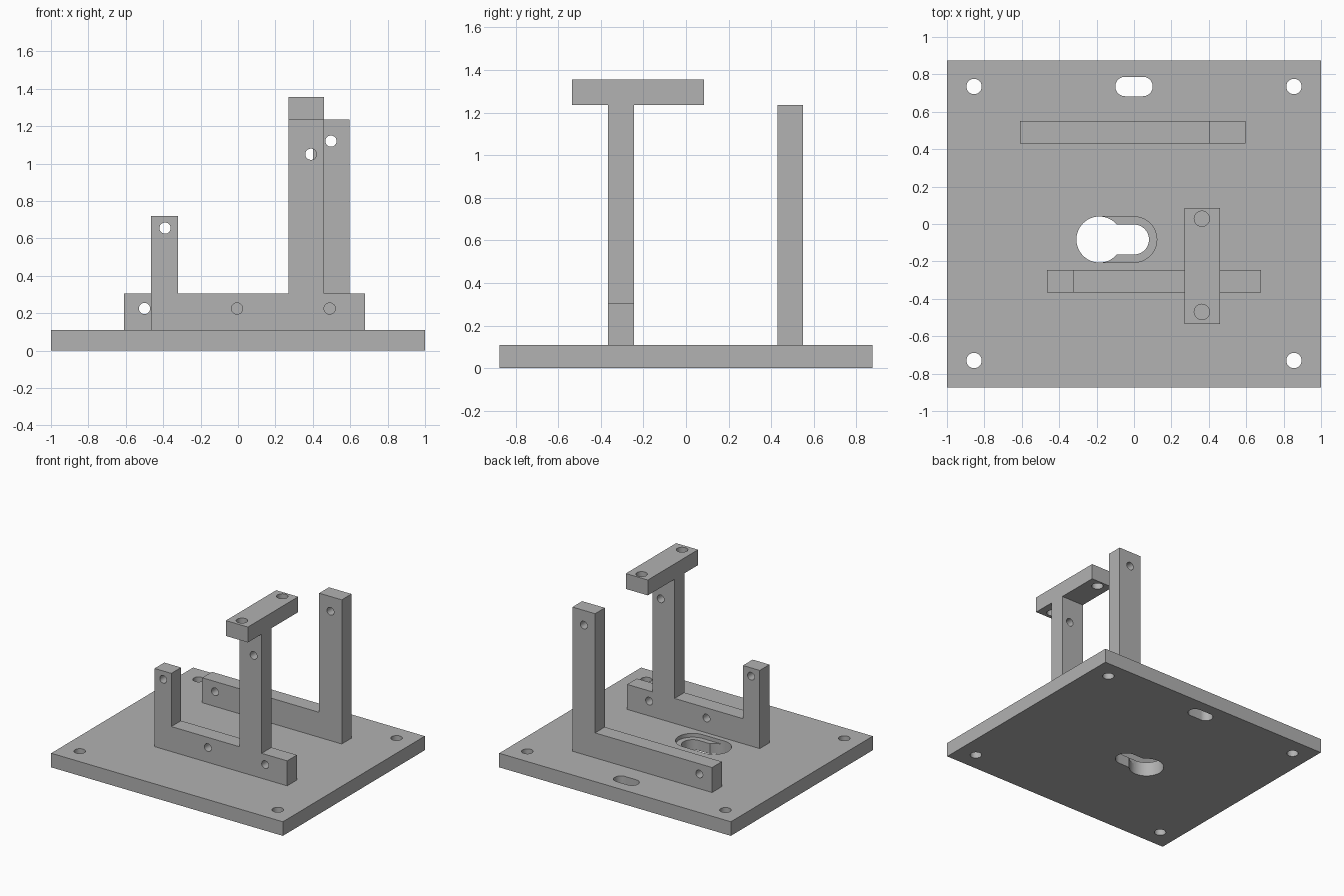
import bpy, bmesh, math

if "Cube" in bpy.data.objects:
    bpy.data.objects.remove(bpy.data.objects["Cube"])

grey = bpy.data.materials.new("plain grey")
grey.diffuse_color = (0.445, 0.445, 0.445, 1)
grey.use_nodes = True
grey.node_tree.nodes["Principled BSDF"].inputs["Base Color"].default_value = grey.diffuse_color


def prism(name, pts, axis, lo, hi):
    """Extrude a 2D outline along z (points are x, y) or along y (points are x, z)."""
    bm = bmesh.new()
    place = (lambda a, b, t: (a, b, t)) if axis == 'z' else (lambda a, b, t: (a, t, b))
    face = bm.faces.new([bm.verts.new(place(a, b, lo)) for a, b in pts])
    ext = bmesh.ops.extrude_face_region(bm, geom=[face])
    move = place(0, 0, hi - lo)
    bmesh.ops.translate(bm, vec=move,
                        verts=[v for v in ext['geom'] if isinstance(v, bmesh.types.BMVert)])
    bmesh.ops.recalc_face_normals(bm, faces=bm.faces)
    me = bpy.data.meshes.new(name)
    bm.to_mesh(me)
    bm.free()
    me.materials.append(grey)
    ob = bpy.data.objects.new(name, me)
    bpy.context.collection.objects.link(ob)
    return ob


def rect(x0, x1, y0, y1):
    return [(x0, y0), (x1, y0), (x1, y1), (x0, y1)]


def slot(x0, x1, y, r, n=24):
    """Round-ended outline; a plain circle when x0 == x1."""
    right = [(x1 + r * math.cos(a), y + r * math.sin(a))
             for a in (-math.pi / 2 + math.pi * i / n for i in range(n + 1))]
    left = [(x0 + r * math.cos(a), y + r * math.sin(a))
            for a in (math.pi / 2 + math.pi * i / n for i in range(n + 1))]
    return right[:-1] + left[:-1] if x0 == x1 else right + left


def cut(ob, pts, axis, lo, hi):
    """Subtract a prism from a part."""
    cutter = prism("cutter", pts, axis, lo, hi)
    cutter.hide_render = True
    mod = ob.modifiers.new("cut", 'BOOLEAN')
    mod.operation, mod.solver, mod.object = 'DIFFERENCE', 'EXACT', cutter
    bpy.context.view_layer.objects.active = ob
    bpy.ops.object.modifier_apply(modifier=mod.name)
    bpy.data.objects.remove(cutter)


BASE, BAR, POST, TOP = 0.11, 0.305, 1.235, 1.355

# Base plate with corner holes and a rear slot
base = prism("base_plate", rect(-1, 1, -0.875, 0.875), 'z', 0, BASE)
for x in (-0.855, 0.855):
    for y in (-0.73, 0.735):
        cut(base, slot(x, x, y, 0.041), 'z', -0.1, 0.3)
cut(base, slot(-0.048, 0.048, 0.735, 0.052), 'z', -0.1, 0.3)

# Keyhole: round opening, narrow slot and shallow recess around the slot
cut(base, slot(-0.185, -0.185, -0.083, 0.123), 'z', -0.1, 0.3)
cut(base, slot(-0.185, 0.0, -0.083, 0.08), 'z', -0.1, 0.3)
cut(base, slot(-0.185, 0.0, -0.083, 0.122), 'z', BASE - 0.03, 0.3)

# Front bracket: bar with a short and a tall post
front = prism("front_bracket", [
    (-0.465, BASE), (0.68, BASE), (0.68, BAR), (0.46, BAR), (0.46, POST), (0.27, POST),
    (0.27, BAR), (-0.32, BAR), (-0.32, 0.72), (-0.465, 0.72)], 'y', -0.365, -0.245)
for x, z in ((-0.39, 0.655), (-0.005, 0.225), (0.49, 0.225), (0.39, 1.05)):
    cut(front, slot(x, x, z, 0.03), 'y', -0.5, -0.1)

# Rear bracket: bar with one tall post
rear = prism("rear_bracket", [
    (-0.61, BASE), (0.595, BASE), (0.595, POST), (0.40, POST),
    (0.40, BAR), (-0.61, BAR)], 'y', 0.43, 0.55)
for x, z in ((-0.5, 0.225), (0.497, 1.12)):
    cut(rear, slot(x, x, z, 0.03), 'y', 0.3, 0.7)

# Cap bar on the tall front post
cap = prism("cap_bar", rect(0.27, 0.46, -0.535, 0.085), 'z', POST, TOP)
for y in (-0.47, 0.028):
    cut(cap, slot(0.363, 0.363, y, 0.041), 'z', 1.1, 1.5)

# Smooth hole walls, sharp edges elsewhere
for ob in (base, front, rear, cap):
    bpy.ops.object.select_all(action='DESELECT')
    ob.select_set(True)
    bpy.context.view_layer.objects.active = ob
    bpy.ops.object.shade_smooth_by_angle(angle=math.radians(30))
